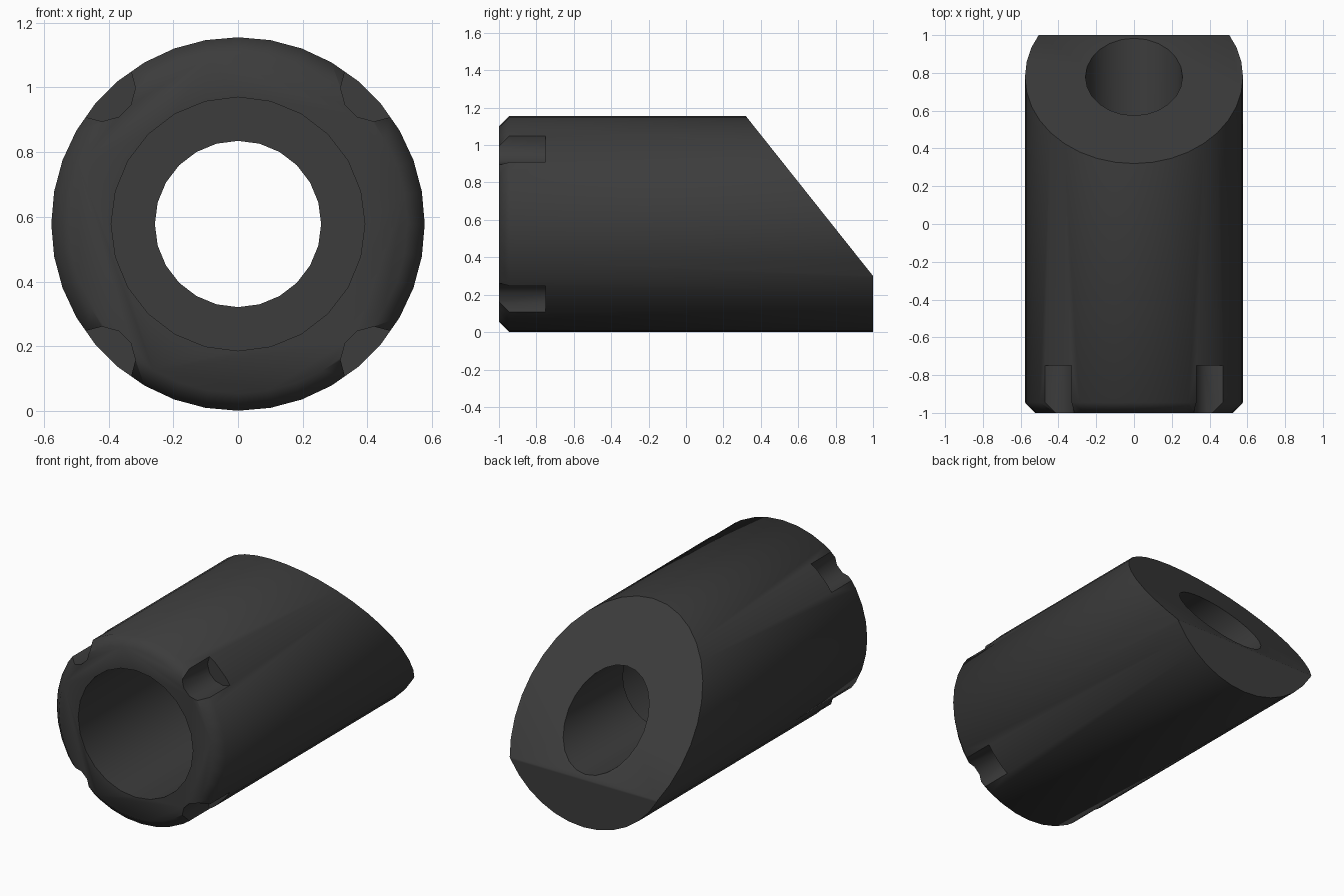
import bpy
import bmesh
from math import sin, cos, pi, radians
from mathutils import Vector

if "Cube" in bpy.data.objects:
    bpy.data.objects.remove(bpy.data.objects["Cube"], do_unlink=True)

RADIUS = 0.577
AXIS_Z = 0.578

charcoal = bpy.data.materials.new("charcoal")
charcoal.use_nodes = True
charcoal.diffuse_color = (0.045, 0.045, 0.045, 1)
charcoal.node_tree.nodes["Principled BSDF"].inputs["Base Color"].default_value = charcoal.diffuse_color


def turned(name, profile, sides, x=0, z=AXIS_Z, cuts=()):
    """Solid turned about a line along y; profile is (y, radius), each cut a plane."""
    bm = bmesh.new()
    rings = []
    for y, r in profile:
        angles = [2 * pi * i / sides for i in range(sides)]
        rings.append([bm.verts.new((x + r * sin(a), y, z + r * cos(a))) for a in angles])
    for a, b in zip(rings, rings[1:]):
        for i in range(sides):
            j = (i + 1) % sides
            bm.faces.new((a[i], a[j], b[j], b[i]))
    bm.faces.new(rings[0])
    bm.faces.new(rings[-1])
    for point, normal in cuts:
        geom = bm.verts[:] + bm.edges[:] + bm.faces[:]
        bmesh.ops.bisect_plane(bm, geom=geom, plane_co=point, plane_no=normal, clear_outer=True)
        bmesh.ops.holes_fill(bm, edges=[e for e in bm.edges if e.is_boundary], sides=0)
    bmesh.ops.recalc_face_normals(bm, faces=bm.faces[:])
    mesh = bpy.data.meshes.new(name)
    bm.to_mesh(mesh)
    bm.free()
    mesh.materials.append(charcoal)
    obj = bpy.data.objects.new(name, mesh)
    bpy.context.collection.objects.link(obj)
    return obj


# Chamfered barrel with its back end sliced at a slant
slant = (Vector((0, 0.32, 1.155)), Vector((0, 0.855, 0.68)))
barrel = turned("slanted_barrel", [(-1, 0.523), (-0.945, RADIUS), (1, RADIUS)], 36, cuts=[slant])

# Stepped bore: wide at the front, narrow at the back
cutters = [turned("bore_cutter", [(-1.2, 0.392), (0.25, 0.392), (0.25, 0.257), (1.2, 0.257)], 24)]

# Four scalloped notches around the front rim
for sx in (-1, 1):
    for sz in (-1, 1):
        cutters.append(turned("notch_cutter", [(-1.1, 0.104), (-0.75, 0.104)], 12,
                              x=sx * 0.421, z=AXIS_Z + sz * 0.421))

bpy.context.view_layer.objects.active = barrel
barrel.select_set(True)
for cutter in cutters:
    cutter.hide_render = True
    mod = barrel.modifiers.new("cut", 'BOOLEAN')
    mod.operation = 'DIFFERENCE'
    mod.solver = 'EXACT'
    mod.object = cutter
    bpy.ops.object.modifier_apply(modifier=mod.name)
    bpy.data.objects.remove(cutter, do_unlink=True)

bpy.ops.object.shade_smooth_by_angle(angle=radians(47))
